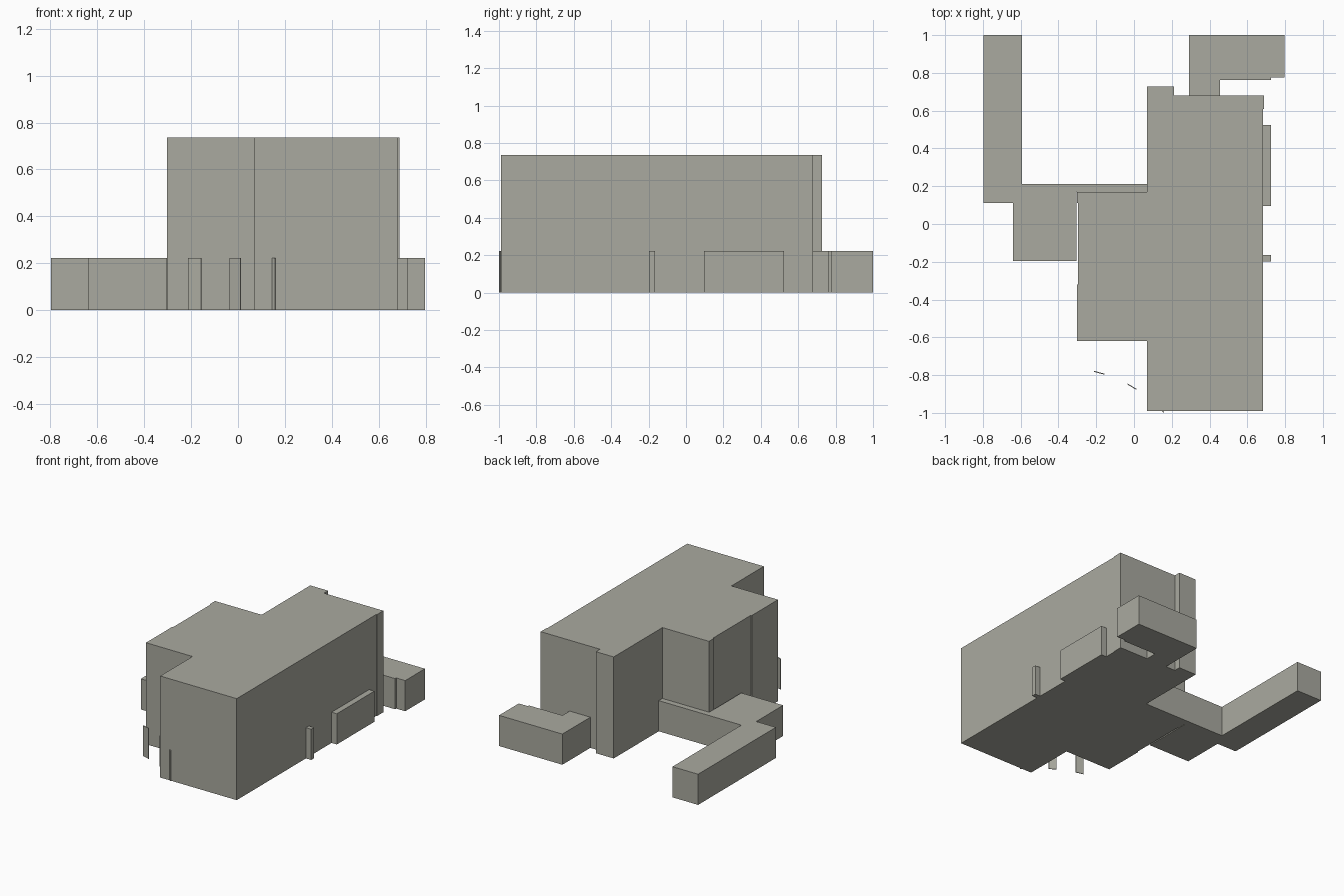
import bpy
import bmesh
from mathutils import Vector

cube = bpy.data.objects.get("Cube")
if cube:
    bpy.data.objects.remove(cube, do_unlink=True)

TALL, LOW = 0.735, 0.222

# One warm grey for the whole building
grey = bpy.data.materials.new("warm_grey")
grey.use_nodes = True
colour = (0.40, 0.40, 0.35, 1)
grey.diffuse_color = colour
grey.node_tree.nodes["Principled BSDF"].inputs["Base Color"].default_value = colour


def block(name, outline, height):
    """Extrude a ground outline straight up into a closed block."""
    bm = bmesh.new()
    base = bm.faces.new([bm.verts.new((x, y, 0)) for x, y in outline])
    top = bmesh.ops.extrude_face_region(bm, geom=[base], use_keep_orig=True)
    verts = [g for g in top["geom"] if isinstance(g, bmesh.types.BMVert)]
    bmesh.ops.translate(bm, verts=verts, vec=(0, 0, height))
    bmesh.ops.recalc_face_normals(bm, faces=bm.faces)
    mesh = bpy.data.meshes.new(name)
    bm.to_mesh(mesh)
    bm.free()
    mesh.materials.append(grey)
    obj = bpy.data.objects.new(name, mesh)
    bpy.context.collection.objects.link(obj)
    return obj


def box(name, x0, x1, y0, y1, height):
    return block(name, [(x0, y0), (x1, y0), (x1, y1), (x0, y1)], height)


def panel(name, start, end, height, thickness=0.005):
    """Thin upright wall between two ground points."""
    a, b = Vector(start), Vector(end)
    side = (b - a).orthogonal().normalized() * thickness / 2
    return block(name, [a - side, b - side, b + side, a + side], height)


# Tall main building with stepped walls
block("main_building", [
    (0.07, -0.99), (0.683, -0.99), (0.683, 0.61), (0.688, 0.61),
    (0.688, 0.68), (0.213, 0.68), (0.213, 0.727), (0.07, 0.727),
    (0.07, 0.17), (-0.303, 0.17), (-0.303, 0.11), (-0.296, 0.11),
    (-0.296, -0.32), (-0.303, -0.32), (-0.303, -0.62), (0.07, -0.62),
], TALL)

# Low wing on the right-hand side, running to the back
block("low_right_wing", [
    (-0.797, 0.11), (-0.64, 0.11), (-0.64, -0.197), (-0.305, -0.197),
    (-0.305, 0.17), (0.07, 0.17), (0.07, 0.212), (-0.592, 0.212),
    (-0.592, 1.0), (-0.797, 1.0),
], LOW)

# Low annex at the back left
block("low_back_annex", [
    (0.29, 0.68), (0.456, 0.68), (0.456, 0.762), (0.725, 0.762),
    (0.725, 0.775), (0.797, 0.775), (0.797, 1.0), (0.29, 1.0),
], LOW)

# Low projections on the left wall
box("left_bay", 0.683, 0.725, 0.095, 0.525, LOW)
box("left_pier", 0.683, 0.725, -0.198, -0.165, LOW)

# Thin free-standing panels at the front
panel("front_panel_outer", (-0.212, -0.78), (-0.157, -0.795), LOW)
panel("front_panel_middle", (-0.034, -0.847), (0.012, -0.875), LOW)
panel("front_panel_inner", (0.147, -0.988), (0.159, -0.997), LOW)
